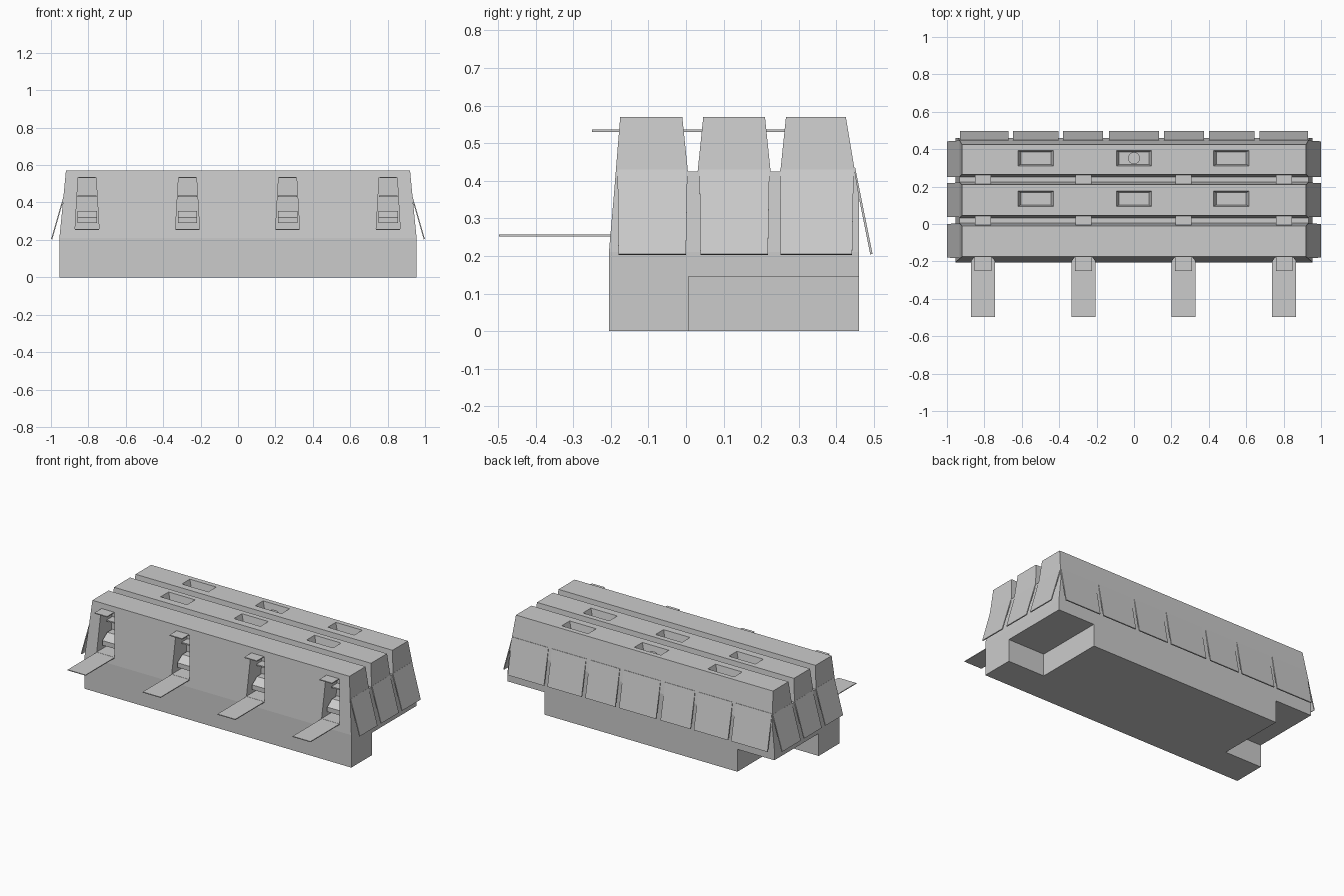
import bpy, bmesh

if "Cube" in bpy.data.objects:
    bpy.data.objects.remove(bpy.data.objects["Cube"])


def loft(name, rings):
    """Closed solid from a stack of matching point rings."""
    bm = bmesh.new()
    vs = [[bm.verts.new(p) for p in r] for r in rings]
    n = len(vs[0])
    bm.faces.new(vs[0])
    bm.faces.new(vs[-1])
    for a, b in zip(vs, vs[1:]):
        for i in range(n):
            j = (i + 1) % n
            bm.faces.new((a[i], a[j], b[j], b[i]))
    bmesh.ops.recalc_face_normals(bm, faces=bm.faces)
    me = bpy.data.meshes.new(name)
    bm.to_mesh(me)
    bm.free()
    ob = bpy.data.objects.new(name, me)
    bpy.context.collection.objects.link(ob)
    return ob


def rect(x0, x1, y0, y1, z):
    return [(x0, y0, z), (x1, y0, z), (x1, y1, z), (x0, y1, z)]


def box(name, x0, x1, y0, y1, z0, z1):
    return loft(name, [rect(x0, x1, y0, y1, z0), rect(x0, x1, y0, y1, z1)])


def along_x(name, prof, x0, x1):
    return loft(name, [[(x, y, z) for y, z in prof] for x in (x0, x1)])


def along_y(name, prof, y0, y1):
    return loft(name, [[(x, y, z) for x, z in prof] for y in (y0, y1)])


def cut(ob, cutter):
    cutter.hide_render = True
    m = ob.modifiers.new("cut", 'BOOLEAN')
    m.operation = 'DIFFERENCE'
    m.solver = 'EXACT'
    m.object = cutter
    bpy.context.view_layer.objects.active = ob
    bpy.ops.object.modifier_apply(modifier=m.name)
    bpy.data.objects.remove(cutter)


# Main hall: straight lower walls, tapering upper walls
hall = loft("hall", [rect(-.955, .955, -.205, .46, 0),
                     rect(-.955, .955, -.205, .46, .21),
                     rect(-.94, .94, -.192, .46, .36),
                     rect(-.92, .92, -.175, .425, .57)])

# Undercut rear corners
for s in (-1, 1):
    a, b = sorted((s * .69, s * 1.1))
    cut(hall, box("corner_cutter", a, b, .007, .6, -.1, .145))

# Grooves that split the roof into three ridges
GROOVES = (.018, .238)
for y in GROOVES:
    prof = [(y - .013, .425), (y + .013, .425), (y + .031, .60), (y - .031, .60)]
    cut(hall, along_x("groove_cutter", prof, -1.1, 1.1))

# Roof hatches with sloped walls
for y in (.135, .352):
    for x in (-.525, 0, .52):
        cut(hall, loft("hatch_cutter", [
            rect(x - .08, x + .08, y - .033, y + .033, .525),
            rect(x - .095, x + .095, y - .041, y + .041, .571),
            rect(x - .095, x + .095, y - .041, y + .041, .62)]))

# Round vent in the middle rear hatch
bpy.ops.mesh.primitive_cylinder_add(vertices=16, radius=.032, depth=.012,
                                    location=(0, .352, .53))
bpy.context.object.name = "hatch_vent"

# Front bays: tapered doorway, ramp, hoods and loading chute
for x in (-.807, -.27, .265, .803):
    door = [(x - .064, .258), (x + .064, .258), (x + .048, .533), (x - .048, .533)]
    cut(hall, along_y("doorway_cutter", door, -.3, -.06))
    box("ramp", x - .064, x + .064, -.497, -.15, .252, .257)
    box("front_hood", x - .045, x + .045, -.25, -.15, .53, .536)
    for y in GROOVES:
        box("groove_hood", x - .043, x + .043, y - .03, y + .028, .53, .536)
    along_x("chute", [(-.16, .29), (-.16, .32), (-.11, .355), (-.055, .355),
                      (-.055, .29)], x - .052, x + .052)
    box("shelf", x - .05, x + .05, -.12, -.055, .43, .438)

# End wall flaps hanging outward, three per end
for s in (-1, 1):
    for y0, y1 in ((-.18, 0), (.038, .218), (.252, .442)):
        top = [(s * .928, y0 - .002, .43), (s * .934, y0 - .002, .43),
               (s * .934, y1 + .004, .43), (s * .928, y1 + .004, .43)]
        low = [(s * .993, y0, .203), (s * .999, y0, .205),
               (s * .999, y1, .205), (s * .993, y1, .203)]
        loft("end_flap", [low, top])

# Seven rear wall flaps
for x, w in ((-.80, .26), (-.525, .245), (-.272, .215), (0, .265),
             (.267, .215), (.523, .245), (.80, .26)):
    along_x("rear_flap", [(.444, .435), (.45, .435), (.496, .206), (.49, .204)],
            x - w / 2, x + w / 2)
